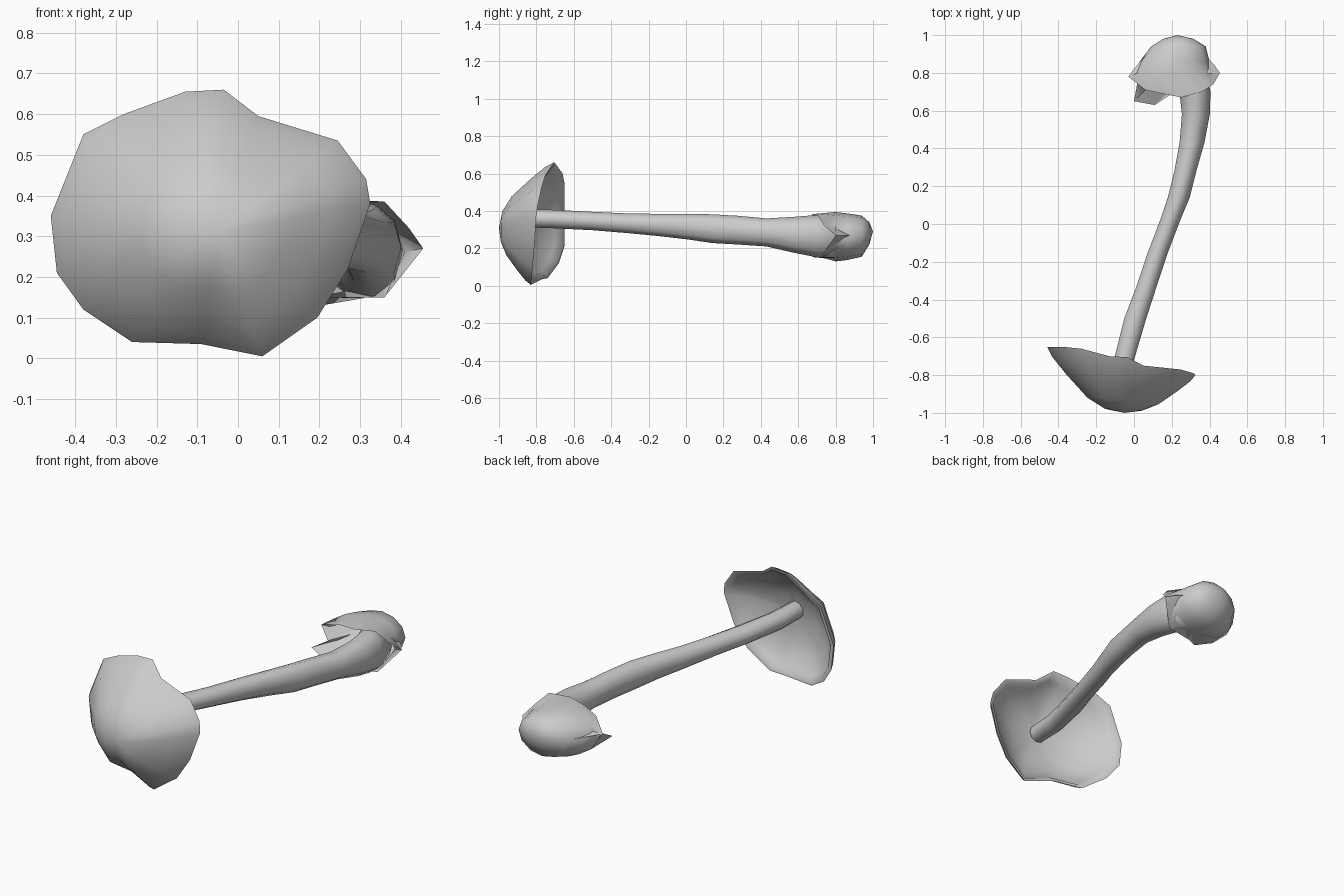
import bpy, bmesh, math
from mathutils import Vector

if "Cube" in bpy.data.objects:
    bpy.data.objects.remove(bpy.data.objects["Cube"])


def loft(name, rings, start=None, end=None, angle=60):
    """Skin a list of equal-length rings, optionally closing to a point at each end."""
    bm = bmesh.new()
    loops = [[bm.verts.new(p) for p in r] for r in rings]
    n = len(loops[0])
    for a, b in zip(loops, loops[1:]):
        for i in range(n):
            j = (i + 1) % n
            bm.faces.new((a[i], a[j], b[j], b[i]))
    for tip, ring in ((start, loops[0]), (end, loops[-1])):
        if tip is not None:
            v = bm.verts.new(tip)
            for i in range(n):
                bm.faces.new((ring[i], ring[(i + 1) % n], v))
    bmesh.ops.recalc_face_normals(bm, faces=bm.faces)
    me = bpy.data.meshes.new(name)
    bm.to_mesh(me)
    bm.free()
    ob = bpy.data.objects.new(name, me)
    bpy.context.collection.objects.link(ob)
    bpy.ops.object.select_all(action='DESELECT')
    ob.select_set(True)
    bpy.context.view_layer.objects.active = ob
    bpy.ops.object.shade_smooth_by_angle(angle=math.radians(angle))
    return ob


def ellipse(x, y, z, rx, rz, n):
    return [(x + rx * math.cos(2 * math.pi * i / n), y,
             z + rz * math.sin(2 * math.pi * i / n)) for i in range(n)]


# Cap: irregular rim, domed outside and hollow underside
rim = [(.325, -.80, .38), (.315, -.79, .44), (.245, -.77, .535), (.05, -.75, .595),
       (-.035, -.705, .66), (-.13, -.70, .655), (-.28, -.66, .60), (-.38, -.65, .55),
       (-.46, -.65, .35), (-.445, -.65, .21), (-.38, -.68, .12), (-.26, -.74, .04),
       (-.09, -.77, .035), (.06, -.83, .005), (.195, -.82, .10), (.27, -.81, .22)]
apex = Vector((-.05, -1.0, .31))


def cap_ring(t, f, lift=0):
    return [(apex.x + t * (x - apex.x), apex.y + f * (y - apex.y) + lift,
             apex.z + t * (z - apex.z)) for x, y, z in rim]


loft("cap", [cap_ring(.25, .06), cap_ring(.48, .23), cap_ring(.75, .58),
             cap_ring(.93, .84), cap_ring(1, 1), cap_ring(.94, .98),
             cap_ring(.88, .86), cap_ring(.7, .58, .02), cap_ring(.4, .25, .05)],
     apex, (-.05, -.89, .33))

# Stem: gently bent, thickening towards the base
stem = [(-.065, -.88, .36, .05, .048), (-.055, -.72, .357, .055, .05),
        (.005, -.50, .346, .06, .05), (.065, -.33, .335, .055, .053),
        (.125, -.15, .325, .055, .06), (.19, .02, .315, .055, .07),
        (.235, .14, .305, .06, .078), (.27, .28, .297, .06, .078),
        (.305, .43, .285, .068, .076), (.325, .58, .272, .076, .098),
        (.32, .70, .265, .085, .115), (.28, .82, .262, .10, .115)]
loft("stem", [ellipse(x, y, z, rx, rz, 9) for x, y, z, rx, rz in stem],
     end=(.26, .90, .26))

# Base cup: torn ragged rim around the foot of the stem, rounded bottom
torn = [(.455, .80, .27), (.42, .74, .32), (.36, .70, .385), (.25, .67, .38),
        (.15, .69, .37), (.06, .71, .34), (-.03, .78, .29), (.06, .71, .25),
        (.0, .65, .22), (.11, .63, .175), (.20, .69, .15), (.36, .72, .15)]


def inside(s, d):
    return [(.21 + s * (x - .21), y + d, .265 + s * (z - .265)) for x, y, z in torn]


loft("base_cup", [inside(.6, .12), inside(.88, .04), torn,
                  ellipse(.205, .80, .262, .205, .132, 12),
                  ellipse(.215, .86, .262, .185, .125, 12),
                  ellipse(.235, .94, .265, .145, .11, 12),
                  ellipse(.235, .98, .28, .08, .06, 12)],
     (.21, .88, .265), (.23, 1.0, .29))
